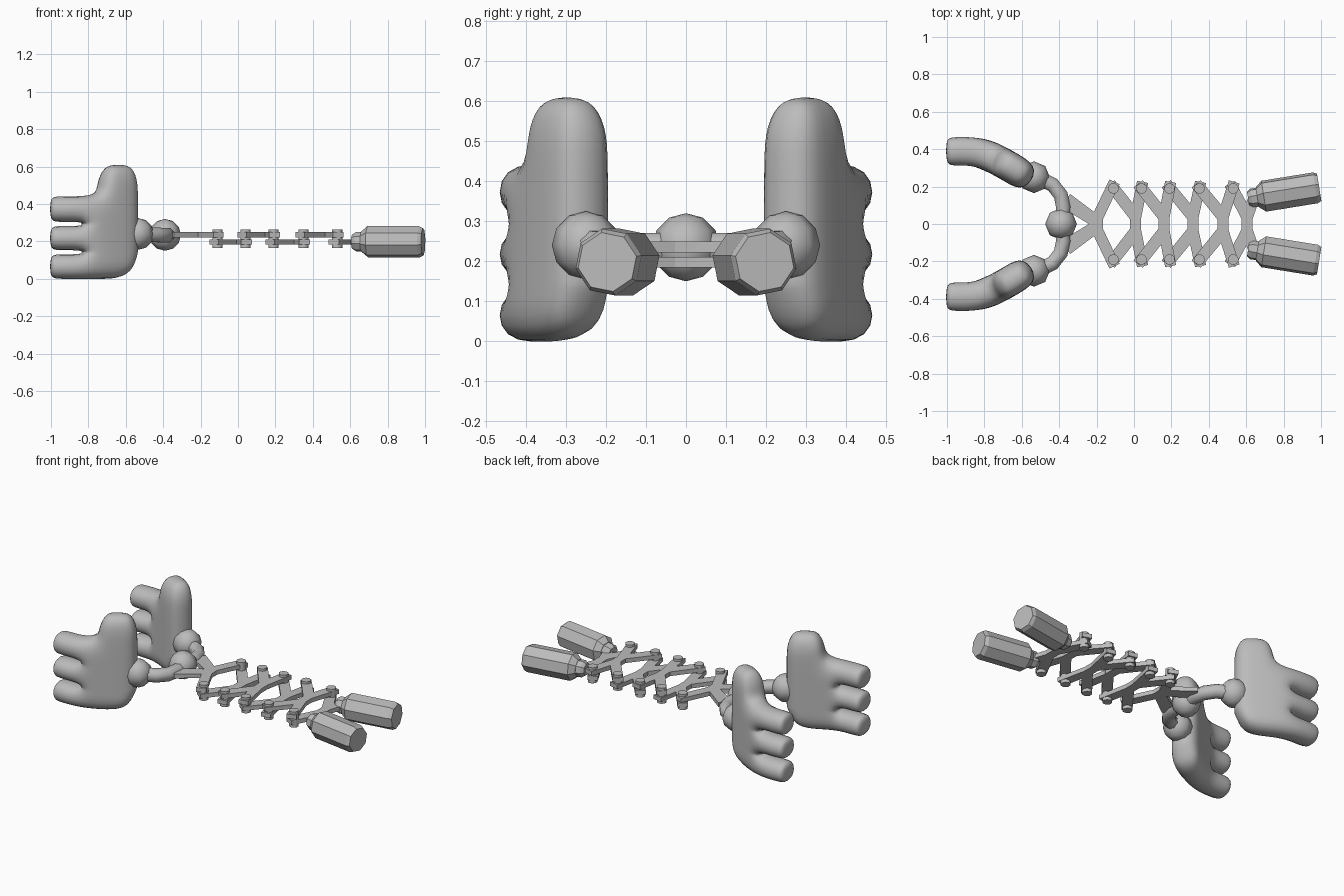
import bpy, bmesh, math
from mathutils import Vector, Matrix

cube = bpy.data.objects.get("Cube")
if cube:
    bpy.data.objects.remove(cube, do_unlink=True)

grey = bpy.data.materials.new("plain_grey")
grey.use_nodes = True
COLOR = (0.5, 0.5, 0.5, 1)
grey.diffuse_color = COLOR
grey.node_tree.nodes["Principled BSDF"].inputs["Base Color"].default_value = COLOR


def finish(name, bm, smooth=None):
    """Turn a bmesh into a named grey object."""
    bmesh.ops.recalc_face_normals(bm, faces=bm.faces)
    mesh = bpy.data.meshes.new(name)
    bm.to_mesh(mesh)
    bm.free()
    mesh.materials.append(grey)
    obj = bpy.data.objects.new(name, mesh)
    bpy.context.collection.objects.link(obj)
    if smooth:
        bpy.ops.object.select_all(action='DESELECT')
        obj.select_set(True)
        bpy.context.view_layer.objects.active = obj
        bpy.ops.object.shade_smooth_by_angle(angle=math.radians(smooth))
    return obj


def sweep(name, path, radii, turn=0.5, smooth=None, sides=8):
    """Loft polygon rings along a path lying in a horizontal plane."""
    bm = bmesh.new()
    path = [Vector(p) for p in path]
    rings = []
    for i, p in enumerate(path):
        t = (path[min(i + 1, len(path) - 1)] - path[max(i - 1, 0)]).normalized()
        side = Vector((-t.y, t.x, 0))
        angles = [2 * math.pi * (k + turn) / sides for k in range(sides)]
        rings.append([bm.verts.new(p + radii[i] * (math.cos(a) * side + Vector((0, 0, math.sin(a)))))
                      for a in angles])
    for a, b in zip(rings, rings[1:]):
        for k in range(sides):
            n = (k + 1) % sides
            bm.faces.new((a[k], a[n], b[n], b[k]))
    bm.faces.new(rings[0])
    bm.faces.new(rings[-1])
    return finish(name, bm, smooth)


def ball(name, center, radius):
    bm = bmesh.new()
    bmesh.ops.create_uvsphere(bm, u_segments=8, v_segments=6, radius=radius,
                              matrix=Matrix.Translation(center))
    return finish(name, bm, 50)


def bar(name, start, end, w0, w1, z):
    """Flat bar between two plan points, with its own width at each end."""
    bm = bmesh.new()
    a, b = Vector((*start, z)), Vector((*end, z))
    d = (b - a).normalized()
    n = Vector((-d.y, d.x, 0)) / 2
    face = bm.faces.new([bm.verts.new(p) for p in (a + n * w0, a - n * w0, b - n * w1, b + n * w1)])
    top = bmesh.ops.extrude_face_region(bm, geom=[face])["geom"]
    bmesh.ops.translate(bm, vec=(0, 0, 0.027), verts=[v for v in top if isinstance(v, bmesh.types.BMVert)])
    return finish(name, bm)


# Hand cage: curved palm, three fingers and a thumb
PATH = [(-1.007, .388), (-.975, .388), (-.91, .390), (-.83, .384),
        (-.745, .352), (-.65, .298), (-.545, .232)]
HALF = (.072, .082, .084, .083, .081, .082, .078)
ROWS = [-.006, .137, .147, .288, .298, .447, .535, .612]
THUMB = Vector((-.632, .302, 0))


def hand(name, s):
    bm = bmesh.new()
    verts = {}

    def vert(i, j, k):
        if (i, j, k) not in verts:
            p, q = PATH[max(i - 1, 0)], PATH[min(i + 1, len(PATH) - 1)]
            t = Vector((q[0] - p[0], q[1] - p[1], 0)).normalized()
            co = Vector((*PATH[i], 0)) + Vector((-t.y, t.x, 0)) * HALF[i] * k
            z = ROWS[j]
            if i == 0:                      # narrower fingertips
                z += .012 if j % 2 == 0 else -.012
            if i == 6 and j == 0:           # rounded heel of the palm
                co += t * -.05
                z += .035
            if i == 4 and j == 5:           # crease below the thumb
                z += .015
            if j >= 6:                      # rounded thumb tip
                co = THUMB + (co - THUMB) * (.97 if j == 6 else .6)
            verts[i, j, k] = bm.verts.new((co.x, co.y * s, z))
        return verts[i, j, k]

    cells = {(i, j) for i in range(3) for j in (0, 2, 4)}
    cells |= {(i, j) for i in range(3, 6) for j in range(5)}
    cells |= {(i, j) for i in (4, 5) for j in (5, 6)}
    for i, j in cells:
        corners = [(i, j), (i + 1, j), (i + 1, j + 1), (i, j + 1)]
        for k in (-1, 1):
            bm.faces.new([vert(a, b, k) for a, b in corners])
        # walls only where the neighbouring cell is empty
        neighbours = [(i, j - 1), (i + 1, j), (i, j + 1), (i - 1, j)]
        for n, cell in enumerate(neighbours):
            if cell not in cells:
                a, b = corners[n], corners[(n + 1) % 4]
                bm.faces.new((vert(*a, -1), vert(*b, -1), vert(*b, 1), vert(*a, 1)))
    obj = finish(name, bm, 180)
    sub = obj.modifiers.new("rounding", 'SUBSURF')
    sub.levels = sub.render_levels = 2


# Scissor lattice: each X lies in one layer, alternating high and low
JOINTS = [-.11, .04, .19, .35, .53]
CENTERS = [-.195, .008, .16, .315, .475, .605]
SPREAD = .19
LAYERS = (.222, .184)

ball("centre_ball", (-.39, 0, .235), .085)
for i, cx in enumerate(CENTERS):
    bar(f"lattice_hub_{i}", (cx, -.05), (cx, .05), .058, .058, LAYERS[i % 2])

for s, label in ((1, "back"), (-1, "front")):
    hand(f"{label}_hand", s)
    ball(f"{label}_wrist_ball", (-.535, s * .25, .24), .085)
    sweep(f"{label}_wrist_link",
          [(-.385, s * .02, .232), (-.378, s * .09, .232), (-.392, s * .155, .232),
           (-.435, s * .21, .235), (-.51, s * .245, .238)],
          [.042] * 5, smooth=50)

    for i, cx in enumerate(CENTERS):
        z = LAYERS[i % 2]
        hub = (cx, s * (.01 if i == 0 else .04))
        left = (-.365, s * .125) if i == 0 else (JOINTS[i - 1] - .018, s * (SPREAD + .025))
        right = (.645, s * .15) if i == 5 else (JOINTS[i] + .006, s * (SPREAD + .035))
        bar(f"{label}_left_arm_{i}", left, hub, .085 if i == 0 else .062, .065, z)
        bar(f"{label}_right_arm_{i}", (cx, s * .035), right, .06, .06, z)

    for i, x in enumerate(JOINTS):
        bm = bmesh.new()
        bmesh.ops.create_cone(bm, cap_ends=True, segments=10, radius1=.029, radius2=.029, depth=.1,
                              matrix=Matrix.Translation((x, s * SPREAD, .214)))
        finish(f"{label}_pin_{i}", bm, 40)

    # Octagonal handle with a short collar
    start, axis = Vector((.61, s * .135, .198)), Vector((.988, s * .16, 0)).normalized()
    for part, dists, radii in (
            ("collar", (0, .02, .07), (.038, .052, .052)),
            ("handle", (.05, .085, .365, .385), (.055, .085, .085, .075))):
        sweep(f"{label}_{part}", [start + axis * d for d in dists], radii, turn=.5 + s * .25)
